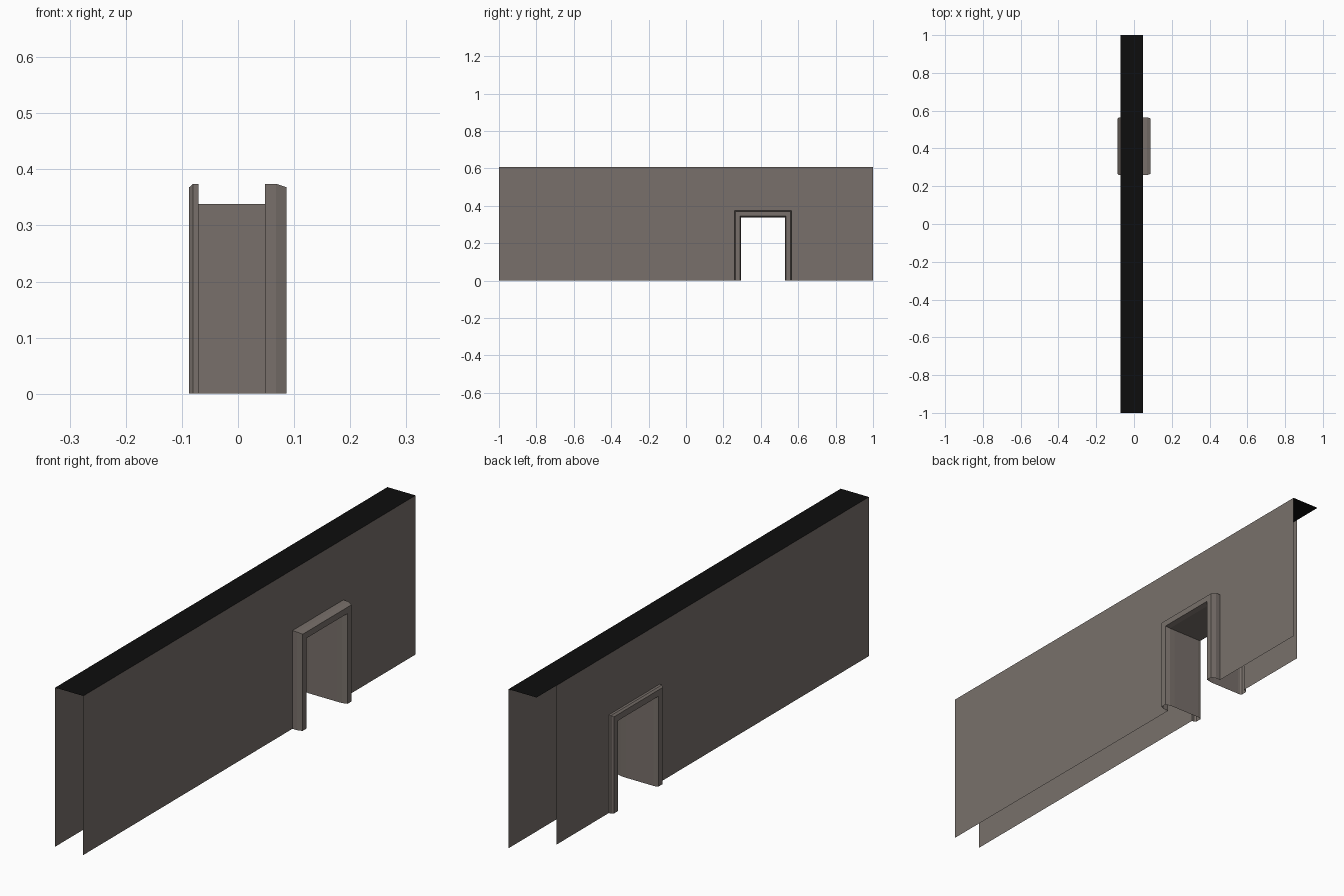
import bpy

if "Cube" in bpy.data.objects:
    bpy.data.objects.remove(bpy.data.objects["Cube"])

# Opening: centre, half width, height; wall: side planes and height
C, HW, H = 0.412, 0.117, 0.338
XL, XR, TOP = -0.0705, 0.048, 0.606
TRIM = 0.036  # trim width around the opening


def material(name, rgb):
    m = bpy.data.materials.new(name)
    m.diffuse_color = (*rgb, 1)
    m.use_nodes = True
    m.node_tree.nodes["Principled BSDF"].inputs["Base Color"].default_value = m.diffuse_color
    return m


stone = material("warm grey stone", (0.190, 0.163, 0.146))
black = material("black cap", (0.004, 0.004, 0.004))


def add_mesh(name, verts, faces, mat):
    me = bpy.data.meshes.new(name)
    me.from_pydata(verts, [], faces)
    me.materials.append(mat)
    me.update()
    ob = bpy.data.objects.new(name, me)
    bpy.context.collection.objects.link(ob)
    return ob


def arch(x, d):
    """U-shaped path round the opening, offset outward by d."""
    return [(x, C - HW - d, 0), (x, C - HW - d, H + d),
            (x, C + HW + d, H + d), (x, C + HW + d, 0)]


# Wall sides: single sheets with a doorway; the left one stops short at the back
def wall_side(name, x, y_end, flip):
    a = arch(x, TRIM)
    z = a[1][2]
    verts = a + [(x, -1, 0), (x, -1, z), (x, -1, TOP),
                 (x, y_end, TOP), (x, y_end, z), (x, y_end, 0)]
    faces = [(4, 0, 1, 5), (5, 1, 2, 8, 7, 6), (3, 9, 8, 2)]
    if flip:
        faces = [f[::-1] for f in faces]
    add_mesh(name, verts, faces, stone)


wall_side("wall_right_side", XR, 1.0, False)
wall_side("wall_left_side", XL, 0.88, True)

# Black top of the wall
add_mesh("wall_top", [(XL, -1, TOP), (XR, -1, TOP), (XR, 1, TOP), (XL, 1, TOP)],
         [(0, 1, 2, 3)], black)

# Door frame: trim, passage lining and trim swept in one profile (x, offset)
profile = [(XL, TRIM), (-0.080, TRIM), (-0.087, 0.030), (-0.087, 0.006),
           (-0.080, 0.001), (XL, 0), (XR, 0), (0.068, 0.001), (0.0866, 0.006),
           (0.0866, 0.030), (0.068, TRIM), (XR, TRIM)]
verts = [p for x, d in profile for p in arch(x, d)]
faces = [(4 * i + j, 4 * i + j + 1, 4 * i + j + 5, 4 * i + j + 4)
         for i in range(len(profile) - 1) for j in range(3)]
add_mesh("door_frame", verts, faces, stone)
